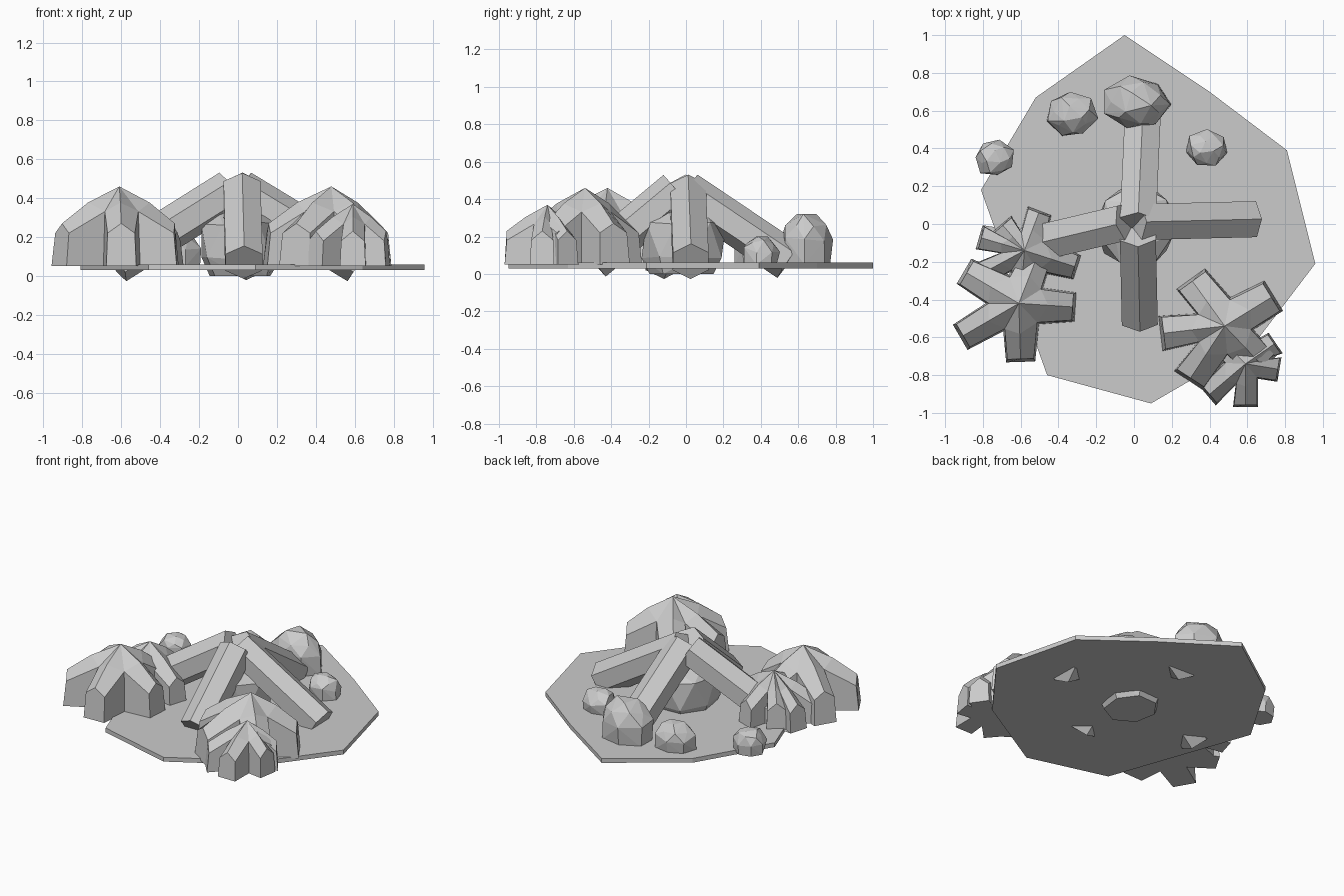
import bpy, bmesh, math, random
from mathutils import Vector

random.seed(4)
if "Cube" in bpy.data.objects:
    bpy.data.objects.remove(bpy.data.objects["Cube"], do_unlink=True)

GREY = (0.6, 0.6, 0.6, 1)
stone_grey = bpy.data.materials.new("stone_grey")
stone_grey.use_nodes = True
stone_grey.diffuse_color = GREY
stone_grey.node_tree.nodes["Principled BSDF"].inputs["Base Color"].default_value = GREY

GROUND, SLAB_BOTTOM = 0.06, 0.03


def finish(name, bm):
    bmesh.ops.recalc_face_normals(bm, faces=bm.faces)
    mesh = bpy.data.meshes.new(name)
    bm.to_mesh(mesh)
    bm.free()
    mesh.materials.append(stone_grey)
    obj = bpy.data.objects.new(name, mesh)
    bpy.context.collection.objects.link(obj)
    return obj


def prism(name, bottom, top):
    """Closed solid between two matching loops of points."""
    bm = bmesh.new()
    lo = [bm.verts.new(p) for p in bottom]
    hi = [bm.verts.new(p) for p in top]
    bm.faces.new(lo[::-1])
    bm.faces.new(hi)
    for i in range(len(lo)):
        j = (i + 1) % len(lo)
        bm.faces.new((lo[i], lo[j], hi[j], hi[i]))
    return finish(name, bm)


def log(name, start, end, radius=0.11):
    """Hexagonal beam with one ridge facing up."""
    start, end = Vector(start), Vector(end)
    axis = (end - start).normalized()
    side = axis.cross(Vector((0, 0, 1))).normalized()
    up = side.cross(axis)
    ring = [radius * (up * math.cos(a) + side * math.sin(a))
            for a in (k * math.pi / 3 for k in range(6))]
    return prism(name, [start + p for p in ring], [end + p for p in ring])


def rock(name, x, y, rx, ry, rings, sides=7, jitter=0.1):
    """Faceted stone: convex hull of jittered rings (radius factor, z)."""
    bm = bmesh.new()
    turn = random.random()
    for k, (factor, z) in enumerate(rings):
        count = sides if factor > 0.6 else 3
        for i in range(count):
            a = turn + (i + 0.5 * (k // 2)) * math.tau / count
            f = factor * (1 + random.uniform(-jitter, jitter))
            dz = random.uniform(-jitter, jitter) * 0.15 if 0 < k < len(rings) - 1 else 0
            bm.verts.new((x + rx * f * math.cos(a), y + ry * f * math.sin(a), z + dz))
    hull = bmesh.ops.convex_hull(bm, input=bm.verts)
    loose = {g for g in hull["geom_interior"] if isinstance(g, bmesh.types.BMVert)}
    bmesh.ops.delete(bm, geom=list(loose), context='VERTS')
    return finish(name, bm)


def bush(name, centre, height, tips, half_width=0.07, tip_height=0.27):
    """Star-shaped shrub: peak, ridged arms with blunt ends, deep valleys."""
    bm = bmesh.new()
    c = Vector(centre).to_3d()
    arms = sorted((Vector(t).to_3d() - c for t in tips),
                  key=lambda v: math.atan2(v.y, v.x))
    n = len(arms)

    def vert(p, z):
        return bm.verts.new((c.x + p.x, c.y + p.y, z))

    # valleys between neighbouring arms
    valleys = []
    for i in range(n):
        a, b = arms[i], arms[(i + 1) % n]
        mid = math.atan2(a.y, a.x)
        gap = (math.atan2(b.y, b.x) - mid) % math.tau
        r = 0.23 * (a.length + b.length)
        p = Vector((math.cos(mid + gap / 2), math.sin(mid + gap / 2), 0)) * r
        valleys.append((vert(p, height * 0.72), vert(p * 1.1, GROUND - 0.01)))

    peak = vert(Vector(), height)
    floor = []
    for i, arm in enumerate(arms):
        side = Vector((-arm.y, arm.x, 0)).normalized() * half_width
        (v0, f0), (v1, f1) = valleys[i - 1], valleys[i]
        shoulder = vert(arm * 0.52, height * 0.82)
        ridge = vert(arm * 0.95, tip_height)
        t0, t1 = (vert(arm * 0.95 + s, tip_height - 0.05) for s in (-side, side))
        b0, b1 = (vert(arm + s * 1.1, GROUND - 0.01) for s in (-side, side))
        for face in ((peak, v0, shoulder), (peak, shoulder, v1),
                     (v0, t0, ridge, shoulder), (shoulder, ridge, t1, v1),
                     (v0, f0, b0, t0), (t0, b0, b1, t1, ridge), (t1, b1, f1, v1)):
            bm.faces.new(face)
        floor += [b0, b1, f1]
    bm.faces.new(floor[::-1])
    return finish(name, bm)


# Ground slab
outline = [(-0.05, 1.0), (-0.52, 0.67), (-0.81, 0.18), (-0.46, -0.8), (0.09, -0.95),
           (0.64, -0.63), (0.96, -0.21), (0.81, 0.39), (0.4, 0.7)]
prism("ground_slab", [(x, y, SLAB_BOTTOM) for x, y in outline],
      [(x, y, GROUND) for x, y in outline])

# Leaning logs
log("front_log", (0.02, -0.05, 0.445), (0.03, -0.5, 0.07))
log("back_log", (0.02, 0.0, 0.44), (0.045, 0.55, 0.07))
log("left_log", (0.01, 0.01, 0.437), (0.62, 0.025, 0.067))
log("right_log", (-0.04, 0.01, 0.437), (-0.63, -0.13, 0.067))

# Hearth stone in the middle, sunk through the slab
rock("hearth_stone", 0.01, -0.01, 0.21, 0.22,
     [(0.8, 0.0), (1.0, 0.09), (0.97, 0.27), (0.55, 0.33)], jitter=0.06)

# Loose stones behind the logs
stones = [("back_stone", 0.01, 0.64, 0.19, 0.145, 0.32),
          ("middle_stone", -0.33, 0.58, 0.135, 0.125, 0.23),
          ("right_stone", -0.74, 0.35, 0.105, 0.1, 0.2),
          ("left_stone", 0.385, 0.4, 0.11, 0.095, 0.2)]
for name, x, y, rx, ry, top in stones:
    h = top - GROUND
    rock(name, x, y, rx, ry, [(0.93, GROUND - 0.01), (1.0, GROUND + 0.5 * h),
                              (0.75, GROUND + 0.8 * h), (0.4, top)])

# Shrubs at the two front corners
bush("right_large_bush", (-0.61, -0.42), 0.46,
     [(-0.92, -0.6), (-0.6, -0.73), (-0.31, -0.44), (-0.9, -0.25), (-0.5, -0.14)])
bush("right_small_bush", (-0.58, -0.14), 0.38,
     [(-0.82, -0.07), (-0.5, 0.07), (-0.3, -0.23), (-0.6, -0.4), (-0.7, 0.0),
      (-0.82, -0.27)], 0.06, 0.23)
bush("left_large_bush", (0.48, -0.54), 0.46,
     [(0.3, -0.29), (0.74, -0.38), (0.14, -0.58), (0.29, -0.83), (0.69, -0.76)], 0.085)
bush("left_small_bush", (0.59, -0.74), 0.37,
     [(0.59, -0.97), (0.77, -0.77), (0.75, -0.63), (0.39, -0.91), (0.45, -0.6)],
     0.06, 0.23)
